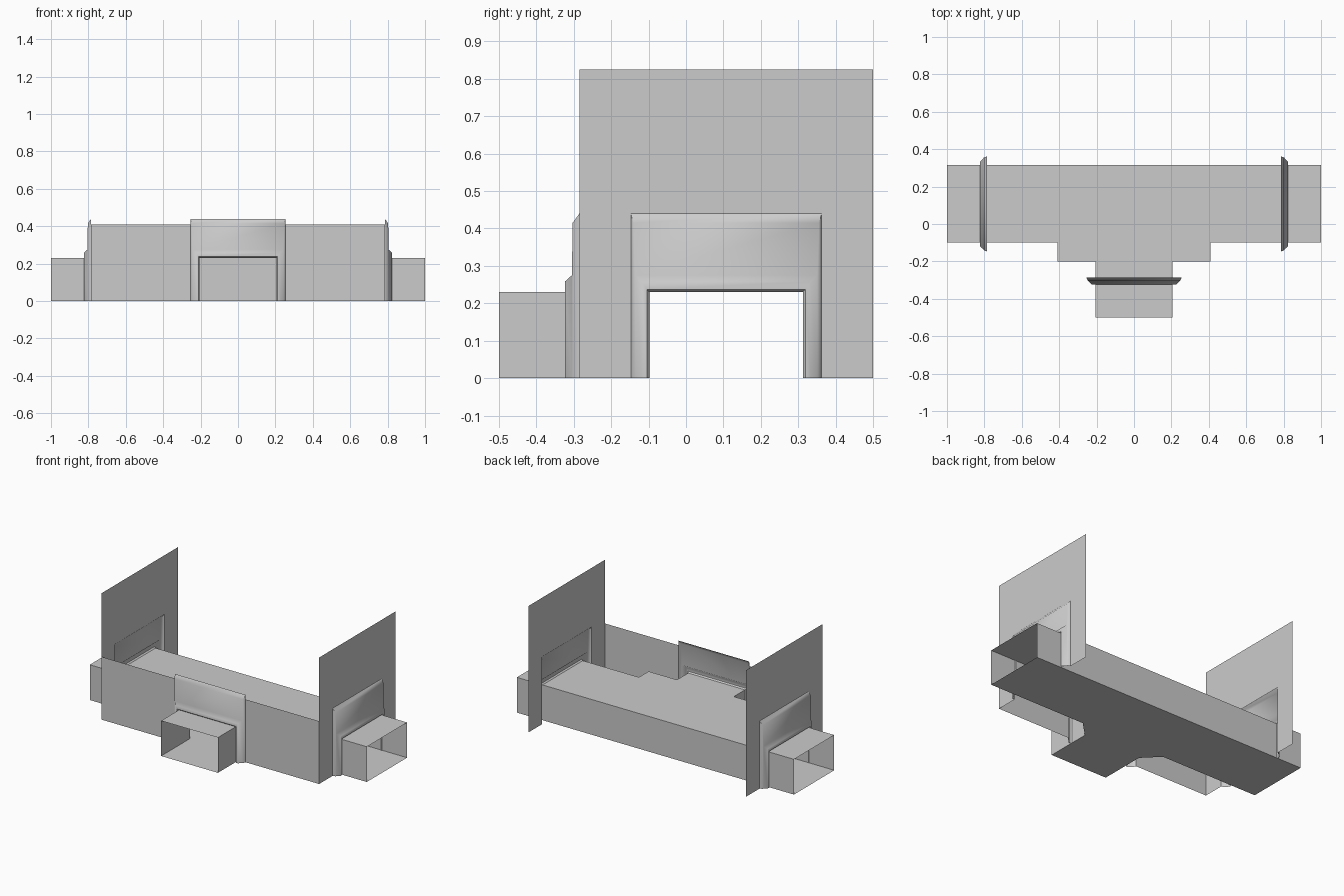
import bpy
from mathutils import Vector

if "Cube" in bpy.data.objects:
    bpy.data.objects.remove(bpy.data.objects["Cube"])

H = 0.23            # passage height
W = 0.205           # passage half width
YB, YF = 0.315, -0.10   # passage back and front sides
YC = (YB + YF) / 2
WALL_X, WALL_Y = 0.785, -0.285


def make(name, verts, faces):
    me = bpy.data.meshes.new(name)
    me.from_pydata([tuple(v) for v in verts], [], faces)
    me.update()
    ob = bpy.data.objects.new(name, me)
    bpy.context.collection.objects.link(ob)
    return ob


def flat(name, pts, z, up=True):
    idx = list(range(len(pts)))
    return make(name, [(x, y, z) for x, y in pts], [idx if up else idx[::-1]])


def upright(name, path):
    """Passage wall sheet following a floor path."""
    n = len(path)
    verts = [(x, y, z) for z in (0, H) for x, y in path]
    return make(name, verts, [(i, i + 1, n + i + 1, n + i) for i in range(n - 1)])


def mirror_pts(half):
    return half + [(-x, y) for x, y in reversed(half)]


# T-shaped floor with chamfered inner corners
half_floor = [(W, -0.5), (W, -0.2), (0.305, YF), (1, YF), (1, YB)]
flat("passage_floor", mirror_pts(half_floor), 0)

# Ceiling, squared off over the chamfers
half_ceiling = [(W, -0.5), (W, -0.2), (0.41, -0.2), (0.41, YF), (1, YF), (1, YB)]
flat("passage_ceiling", mirror_pts(half_ceiling), H)

# Passage walls
upright("passage_back_wall", [(1, YB), (-1, YB)])
upright("passage_right_wall", half_floor[:4])
upright("passage_left_wall", [(-x, y) for x, y in reversed(half_floor[:4])])

# Tall end walls with a doorway hole
DW, DH = 0.255, 0.44
outline = [(WALL_Y, 0), (YC - DW, 0), (YC - DW, DH), (YC + DW, DH),
           (YC + DW, 0), (0.5, 0), (0.5, 0.825), (WALL_Y, 0.825)]
for side, label in ((1, "right"), (-1, "left")):
    ids = list(range(8))
    make(label + "_end_wall", [(side * WALL_X, y, z) for y, z in outline],
         [ids if side > 0 else ids[::-1]])

    # Low front wall, either side of the stem doorway
    make(label + "_front_wall",
         [(side * x, WALL_Y, z) for x, z in
          ((DW, 0), (WALL_X, 0), (WALL_X, 0.41), (DW, 0.41))],
         [(0, 1, 2, 3) if side > 0 else (3, 2, 1, 0)])

# Doorway surround: nested arches (half width, height, depth out of the wall)
RINGS = [(DW, DH, 0), (0.248, 0.415, 0.018), (0.243, 0.275, 0.020),
         (0.226, 0.258, 0.039), (0.212, 0.237, 0.039), (W, H, 0.030)]


def surround(name, centre, out):
    out = Vector(out)
    across = Vector((0, 0, 1)).cross(out)
    verts, faces = [], []
    for w, h, d in RINGS:
        for a, z in ((-w, 0), (-w, h), (w, h), (w, 0)):
            verts.append(Vector(centre) + across * a + out * d + Vector((0, 0, z)))
    for r in range(len(RINGS) - 1):
        for i in range(3):
            a = r * 4 + i
            faces.append((a, a + 4, a + 5, a + 1))
    ob = make(name, verts, [f[::-1] for f in faces])
    # orient outward, away from the wall
    me = ob.data
    if sum(p.normal.dot(out) * p.area for p in me.polygons) < 0:
        me.flip_normals()
    bpy.ops.object.select_all(action='DESELECT')
    ob.select_set(True)
    bpy.context.view_layer.objects.active = ob
    bpy.ops.object.shade_smooth_by_angle(angle=0.9)


surround("right_door_surround", (WALL_X, YC, 0), (1, 0, 0))
surround("left_door_surround", (-WALL_X, YC, 0), (-1, 0, 0))
surround("front_door_surround", (0, WALL_Y, 0), (0, -1, 0))
